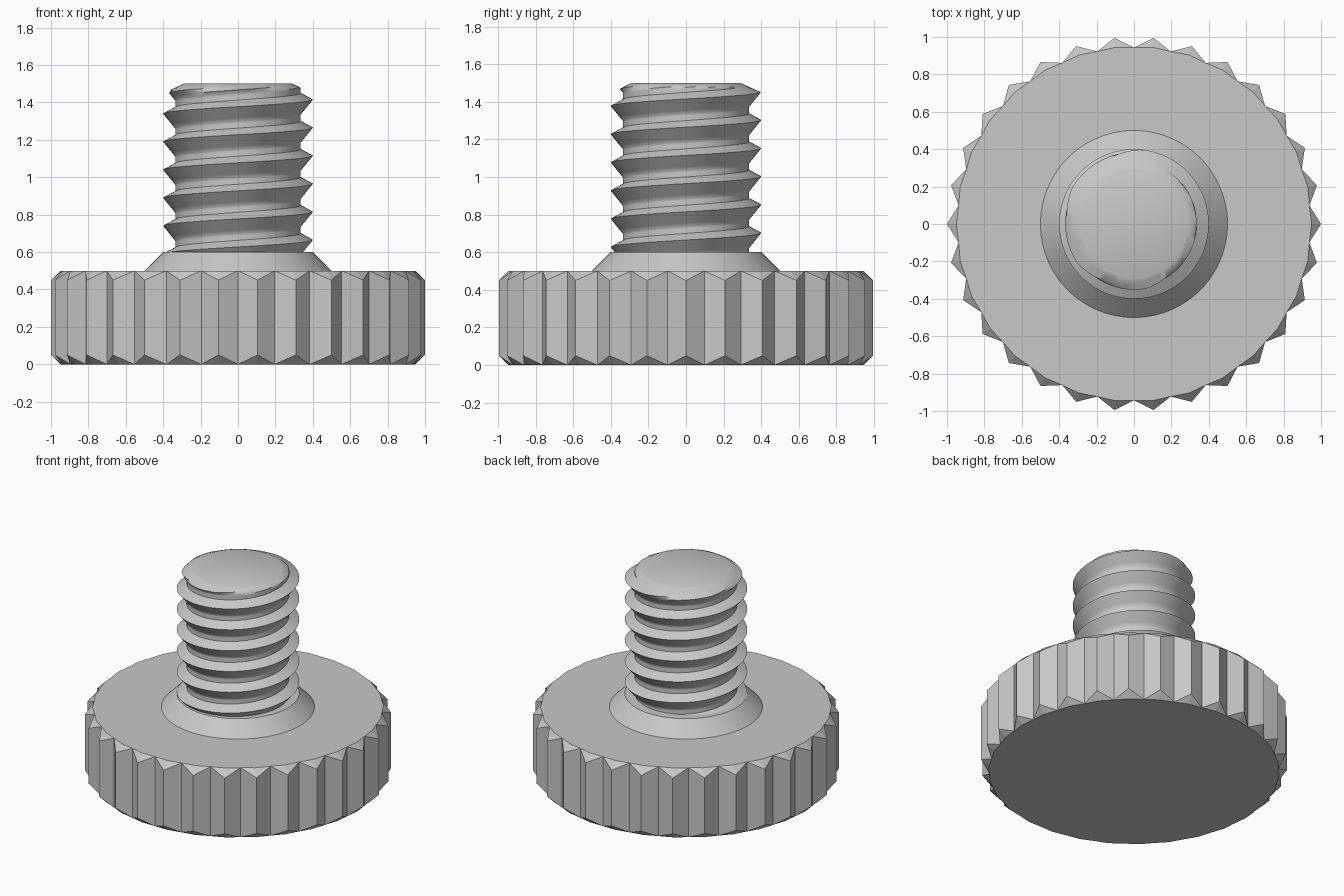
import bpy, bmesh
from math import sin, cos, pi, ceil

cube = bpy.data.objects.get("Cube")
if cube:
    bpy.data.objects.remove(cube)

steel = bpy.data.materials.new("plain grey metal")
steel.use_nodes = True
steel.diffuse_color = (0.58, 0.58, 0.58, 1)
steel.node_tree.nodes["Principled BSDF"].inputs["Base Color"].default_value = steel.diffuse_color


def polar(r, a, z):
    return (r * cos(a), r * sin(a), z)


def finish(bm, name, smooth_angle=None):
    bmesh.ops.remove_doubles(bm, verts=bm.verts, dist=0.0001)
    bmesh.ops.recalc_face_normals(bm, faces=bm.faces)
    mesh = bpy.data.meshes.new(name)
    bm.to_mesh(mesh)
    bm.free()
    mesh.materials.append(steel)
    obj = bpy.data.objects.new(name, mesh)
    bpy.context.collection.objects.link(obj)
    if smooth_angle:
        bpy.ops.object.select_all(action="DESELECT")
        obj.select_set(True)
        bpy.context.view_layer.objects.active = obj
        bpy.ops.object.shade_smooth_by_angle(angle=smooth_angle)
    return obj


# Knurled head: pointed teeth with chamfered tips
TEETH, HEAD_H, CHAMFER = 30, 0.5, 0.05
VALLEY_R, RIM_R, TIP_R = 0.943, 0.95, 1.0
bm = bmesh.new()
lower, upper, tips = [], [], {}
for i in range(2 * TEETH):
    a = i * pi / TEETH
    r = VALLEY_R if i % 2 else RIM_R
    lower.append(bm.verts.new(polar(r, a, 0)))
    upper.append(bm.verts.new(polar(r, a, HEAD_H)))
    if i % 2 == 0:
        tips[i] = [bm.verts.new(polar(TIP_R, a, z)) for z in (CHAMFER, HEAD_H - CHAMFER)]
bm.faces.new(lower)
bm.faces.new(upper)
for i, (low, high) in tips.items():
    for j in (i - 1, (i + 1) % (2 * TEETH)):
        bm.faces.new((lower[j], low, high, upper[j]))
        bm.faces.new((lower[j], lower[i], low))
        bm.faces.new((upper[j], upper[i], high))
finish(bm, "knurled_head")

# Conical collar between head and shank
bm = bmesh.new()
bmesh.ops.create_cone(bm, cap_ends=True, segments=96, radius1=0.5, radius2=0.4, depth=0.1)
bmesh.ops.translate(bm, verts=bm.verts, vec=(0, 0, 0.55))
finish(bm, "collar", 0.5)

# Threaded shank: one right-handed helical surface, trimmed by a cone at the top
PITCH, CREST_R, ROOT_R = 0.15, 0.4, 0.335
TOP, TOP_R, CONE_SLOPE = 1.5, 0.29, 2.2
UPPER_FLANK, ROOT_FLAT = 0.035, 0.035
CREST_Z = 1.415 - 7 * PITCH
SEGMENTS, SPLIT = 96, 4

profile = []
corners = [(CREST_R, 0), (ROOT_R, UPPER_FLANK), (ROOT_R, UPPER_FLANK + ROOT_FLAT), (CREST_R, PITCH)]
for (r1, z1), (r2, z2) in zip(corners, corners[1:]):
    for s in range(SPLIT):
        t = s / SPLIT
        profile.append((r1 + (r2 - r1) * t, z1 + (z2 - z1) * t))
STEPS = len(profile)
turns = ceil((TOP - CREST_Z) / PITCH) + 1
rows = turns * STEPS

bm = bmesh.new()
columns = []
for i in range(SEGMENTS):
    column = []
    for k in range(rows + STEPS):
        r, dz = profile[k % STEPS]
        z = min(CREST_Z + PITCH * (k // STEPS + i / SEGMENTS) + dz, TOP)
        r = min(r, TOP_R + (TOP - z) * CONE_SLOPE)
        column.append(bm.verts.new(polar(r, 2 * pi * i / SEGMENTS, z)))
    columns.append(column)
for i in range(SEGMENTS):
    shift = STEPS if i == SEGMENTS - 1 else 0
    a, b = columns[i], columns[(i + 1) % SEGMENTS]
    for k in range(rows - 1):
        bm.faces.new((a[k], b[k + shift], b[k + shift + 1], a[k + 1]))
bmesh.ops.remove_doubles(bm, verts=bm.verts, dist=0.0001)
rim = [v for v in bm.verts if v.co.z > TOP - 0.0001]
bmesh.ops.contextual_create(bm, geom=[e for e in bm.edges if all(v in rim for v in e.verts)])
finish(bm, "threaded_shank", 0.85)
